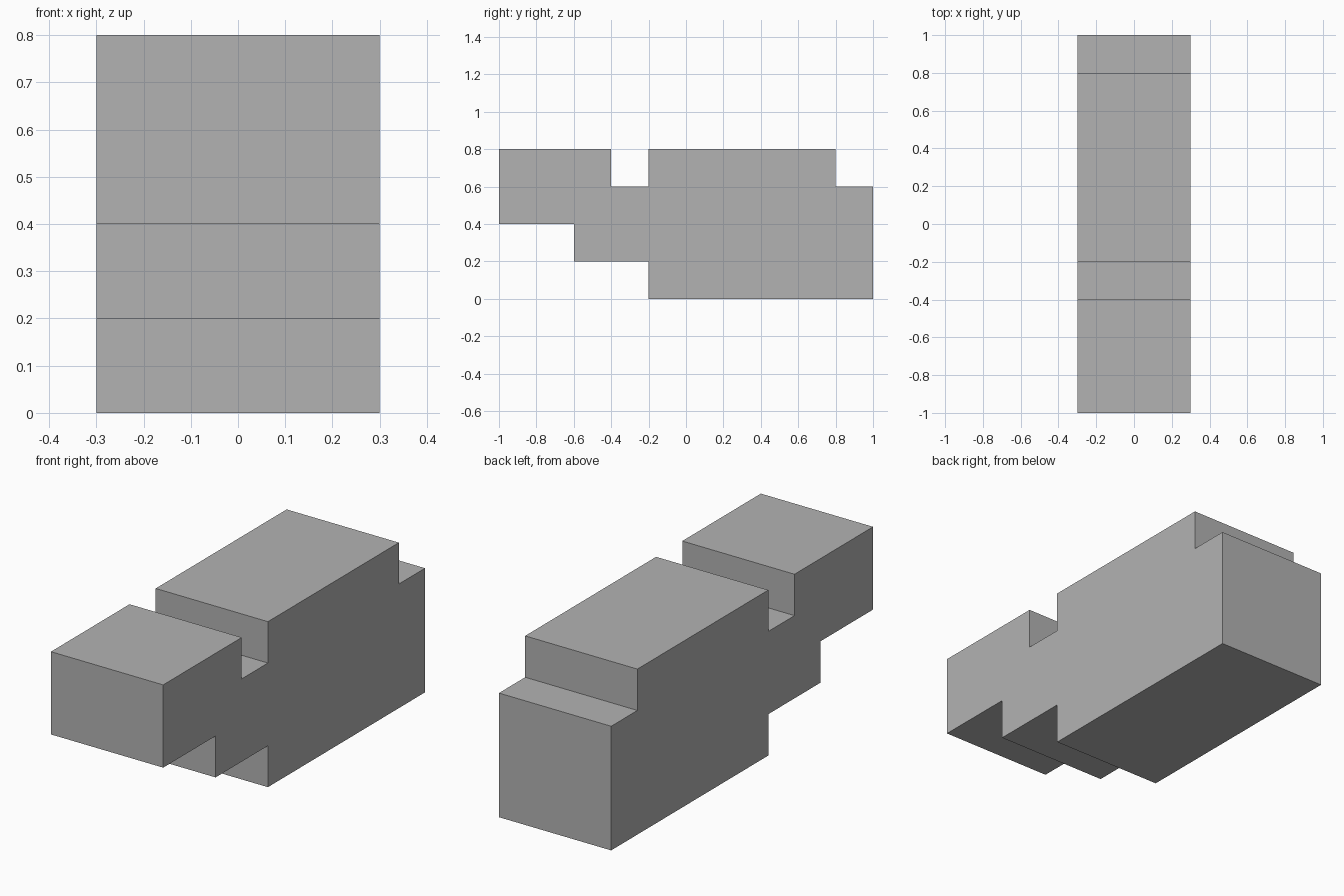
import bpy
import bmesh
from mathutils import Vector

cube = bpy.data.objects.get("Cube")
if cube:
    bpy.data.objects.remove(cube, do_unlink=True)

# Plain grey material
grey = bpy.data.materials.new("plain_grey")
grey.use_nodes = True
colour = (0.45, 0.45, 0.45, 1)
grey.diffuse_color = colour
grey.node_tree.nodes["Principled BSDF"].inputs["Base Color"].default_value = colour

# Stepped side profile (y, z): undercut front, notch in the top, ledge at the back
HALF_WIDTH = 0.3
profile = [(-1, 0.4), (-0.6, 0.4), (-0.6, 0.2), (-0.2, 0.2), (-0.2, 0), (1, 0),
           (1, 0.6), (0.8, 0.6), (0.8, 0.8), (-0.2, 0.8), (-0.2, 0.6),
           (-0.4, 0.6), (-0.4, 0.8), (-1, 0.8)]

# Extrude the profile across the width
bm = bmesh.new()
side = bm.faces.new([bm.verts.new((-HALF_WIDTH, y, z)) for y, z in profile])
extruded = bmesh.ops.extrude_face_region(bm, geom=[side])["geom"]
moved = [v for v in extruded if isinstance(v, bmesh.types.BMVert)]
bmesh.ops.translate(bm, verts=moved, vec=Vector((2 * HALF_WIDTH, 0, 0)))

# Keep a closed shell with outward faces
if not any(all(v.co.x < 0 for v in f.verts) for f in bm.faces):
    bm.faces.new([v for v in bm.verts if v.co.x < 0])
bmesh.ops.recalc_face_normals(bm, faces=bm.faces)

mesh = bpy.data.meshes.new("stepped_block")
bm.to_mesh(mesh)
bm.free()
mesh.materials.append(grey)
block = bpy.data.objects.new("stepped_block", mesh)
bpy.context.scene.collection.objects.link(block)
